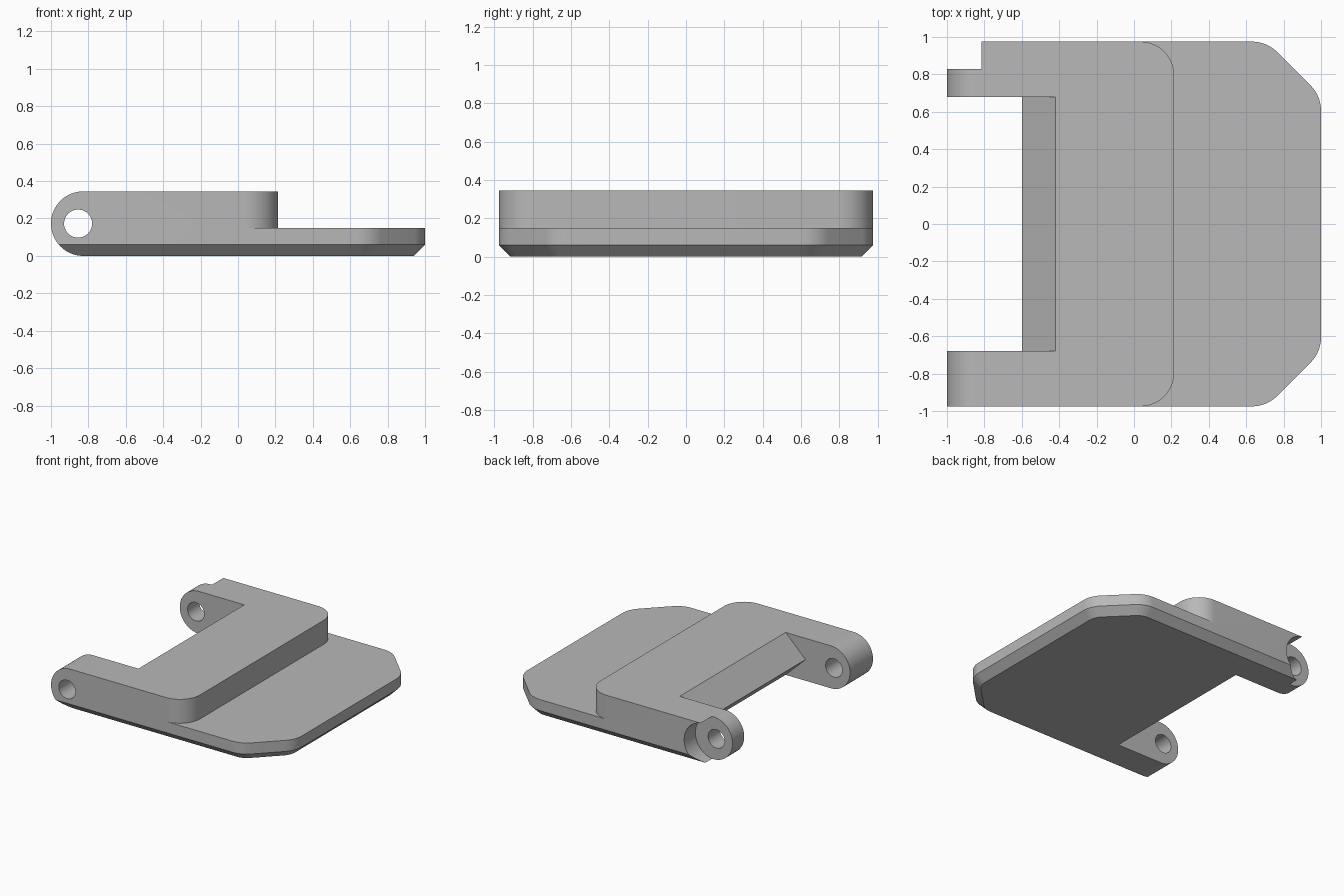
import bpy, bmesh
from math import sin, cos, pi, sqrt, radians
from mathutils import Vector

if "Cube" in bpy.data.objects:
    bpy.data.objects.remove(bpy.data.objects["Cube"], do_unlink=True)

HALF_Y, TOP, LEDGE, BEVEL = 0.975, 0.345, 0.15, 0.06
MID = TOP / 2
FAR = 2.0

grey = bpy.data.materials.new("plain_grey")
grey.use_nodes = True
colour = (0.48, 0.48, 0.48, 1)
grey.diffuse_color = colour
grey.node_tree.nodes["Principled BSDF"].inputs["Base Color"].default_value = colour


def arc(cx, cz, r, start, end, n=24):
    return [(cx + r * cos(start + (end - start) * i / n),
             cz + r * sin(start + (end - start) * i / n)) for i in range(n + 1)]


def fillet(points, radii, n=8):
    """Round the corners of a convex counter-clockwise outline."""
    out = []
    for i, (p, r) in enumerate(zip(points, radii)):
        p = Vector(p)
        if r <= 0:
            out.append(tuple(p))
            continue
        a = (Vector(points[i - 1]) - p).normalized()
        b = (Vector(points[(i + 1) % len(points)]) - p).normalized()
        half = a.angle(b) / 2
        centre = p + (a + b).normalized() * (r / sin(half))
        start, end = p + a * (r / (sin(half) / cos(half))), p + b * (r / (sin(half) / cos(half)))
        u, v = start - centre, end - centre
        sweep = u.angle(v)
        for k in range(n + 1):
            t = k / n
            q = (u * sin((1 - t) * sweep) + v * sin(t * sweep)) / sin(sweep)
            out.append(tuple(centre + q))
    return out


def loft(name, rings):
    """Closed solid through matching rings of 3D points."""
    bm = bmesh.new()
    loops = [[bm.verts.new(p) for p in ring] for ring in rings]
    n = len(loops[0])
    bm.faces.new(loops[0][::-1])
    bm.faces.new(loops[-1])
    for low, high in zip(loops, loops[1:]):
        for i in range(n):
            j = (i + 1) % n
            bm.faces.new((low[i], low[j], high[j], high[i]))
    bmesh.ops.recalc_face_normals(bm, faces=bm.faces)
    mesh = bpy.data.meshes.new(name)
    bm.to_mesh(mesh)
    bm.free()
    mesh.materials.append(grey)
    obj = bpy.data.objects.new(name, mesh)
    bpy.context.collection.objects.link(obj)
    return obj


def side_prism(name, profile, y0, y1):
    return loft(name, [[(x, y, z) for x, z in profile] for y in (y0, y1)])


def combine(target, tool, operation):
    tool.hide_render = True
    mod = target.modifiers.new(tool.name, 'BOOLEAN')
    mod.operation, mod.solver, mod.object = operation, 'EXACT', tool
    bpy.context.view_layer.objects.active = target
    bpy.ops.object.modifier_apply(modifier=mod.name)
    bpy.data.objects.remove(tool, do_unlink=True)


def plate_ring(z, d):
    """Plate outline with clipped corners, inset by d."""
    y, x, clip = HALF_Y - d, 1 - d, 1.685 - d * sqrt(2)
    pts = [(-1.2, -y), (clip - y, -y), (x, x - clip), (x, clip - x), (clip - y, y), (-1.2, y)]
    r = 0.19 - d
    return [(px, py, z) for px, py in fillet(pts, [0, r, r, r, r, 0])]


# Base plate with bevelled underside
body = loft("hinged_plate", [plate_ring(0, BEVEL), plate_ring(BEVEL, 0), plate_ring(LEDGE, 0)])

# Raised block with rounded corners
block = fillet([(-1.2, -HALF_Y), (0.215, -HALF_Y), (0.215, HALF_Y), (-1.2, HALF_Y)],
               [0, 0.18, 0.18, 0], 14)
combine(body, loft("raised_block", [[(x, y, z) for x, y in block] for z in (LEDGE, TOP)]), 'UNION')

# Rounded arm ends
end_x = MID - 1
rounded = ([(FAR, 1), (end_x, 1)] + arc(end_x, MID, MID, pi / 2, 3 * pi / 2, 32)
           + [(end_x, -1), (FAR, -1)])
combine(body, side_prism("arm_rounding", rounded, -FAR, FAR), 'INTERSECT')

# Gap between the arms, with a wedge-shaped inner edge
tip, reach = -0.6, 0.33
deep = tip + reach * 0.18 / MID
gap = [(-FAR, MID - reach), (deep, MID - reach), (tip, MID), (deep, MID + reach), (-FAR, MID + reach)]
combine(body, side_prism("arm_gap", gap, -0.68, 0.68), 'DIFFERENCE')

# Scooped step on the rear arm
lip, scoop_x = -0.815, -0.84
scoop_r = sqrt((lip - scoop_x) ** 2 + MID ** 2)
a = pi / 2 - 0.144
scoop = ([(-FAR, 1), (lip, 1)] + arc(scoop_x, MID, scoop_r, a, -a)
         + [(lip, -1), (-FAR, -1)])
combine(body, side_prism("rear_scoop", scoop, 0.83, FAR), 'DIFFERENCE')

# Pivot holes
hole = arc(-0.855, MID, 0.075, 0, 2 * pi, 40)[:-1]
combine(body, side_prism("pivot_hole", hole, -FAR, FAR), 'DIFFERENCE')

bpy.ops.object.select_all(action='DESELECT')
body.select_set(True)
bpy.context.view_layer.objects.active = body
bpy.ops.object.shade_smooth_by_angle(angle=radians(25))
